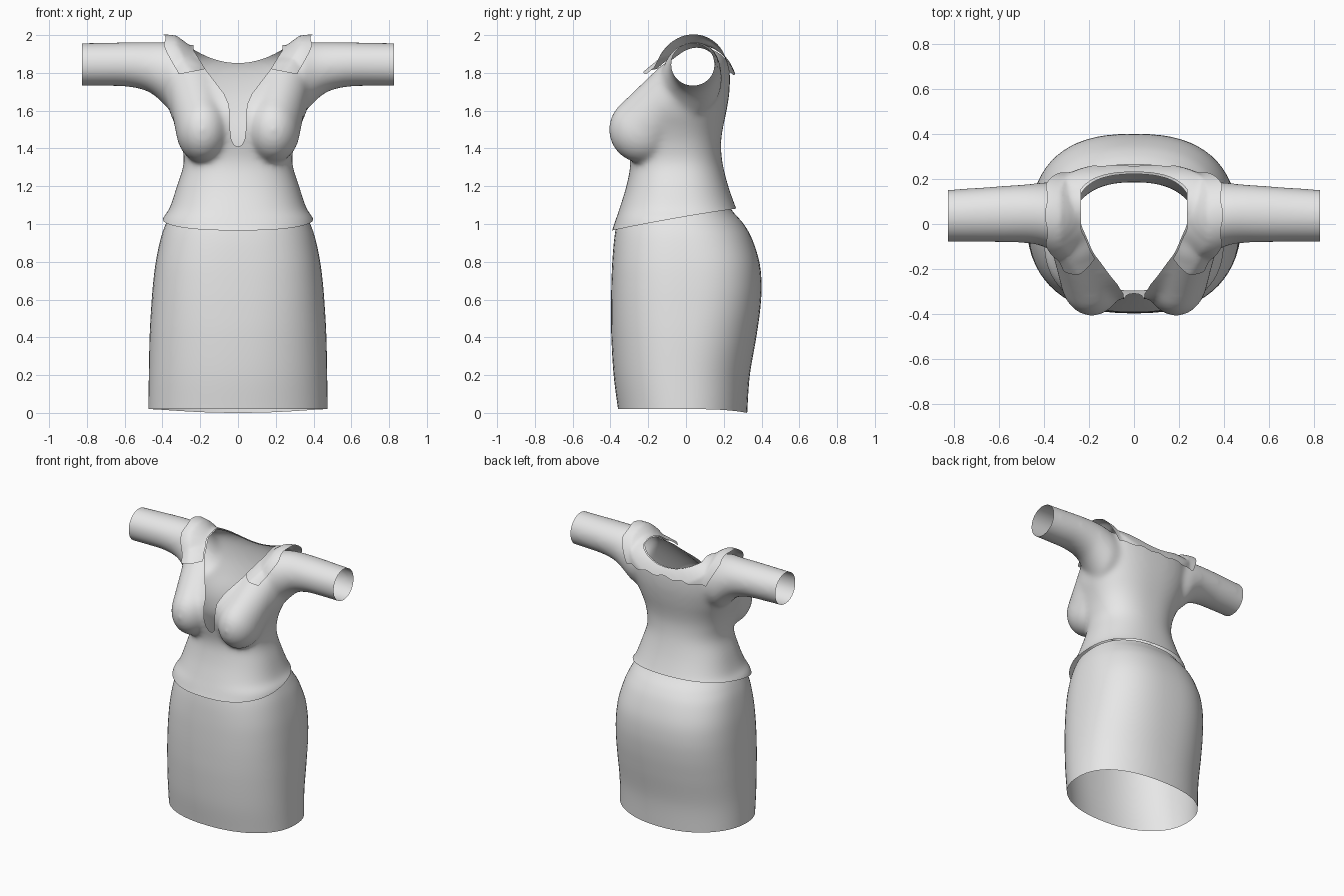
import bpy, bmesh
from math import sin, cos, pi, copysign
from mathutils import Matrix, Vector

cube = bpy.data.objects.get("Cube")
if cube:
    bpy.data.objects.remove(cube, do_unlink=True)

fabric = bpy.data.materials.new("light grey fabric")
fabric.use_nodes = True
fabric.diffuse_color = (0.8, 0.8, 0.8, 1)
for node in fabric.node_tree.nodes:
    if node.type == 'BSDF_PRINCIPLED':
        node.inputs["Base Color"].default_value = (0.8, 0.8, 0.8, 1)


def spline(rows, steps=6):
    """Catmull-Rom refinement of a table of section rows."""
    out = []
    last = len(rows) - 1
    for i in range(last):
        p = [rows[min(max(i + k, 0), last)] for k in (-1, 0, 1, 2)]
        for s in range(steps):
            t = s / steps
            out.append([0.5 * (2 * b + (c - a) * t + (2 * a - 5 * b + 4 * c - d) * t * t
                               + (3 * b - a - 3 * c + d) * t ** 3) for a, b, c, d in zip(*p)])
    out.append(list(rows[last]))
    return out


def oval(power, segments=64):
    """Unit superellipse points."""
    pts = []
    for i in range(segments):
        c, s = cos(2 * pi * i / segments), sin(2 * pi * i / segments)
        pts.append((copysign(abs(c) ** (2 / power), c), copysign(abs(s) ** (2 / power), s)))
    return pts


def loft(bm, rings, capped):
    loops = [[bm.verts.new(p) for p in ring] for ring in rings]
    n = len(loops[0])
    for a, b in zip(loops, loops[1:]):
        for i in range(n):
            j = (i + 1) % n
            bm.faces.new((a[i], a[j], b[j], b[i]))
    if capped:
        bm.faces.new(loops[0])
        bm.faces.new(loops[-1])


def body_rings(rows):
    """Rows are height, half width, front y, back y, squareness."""
    return [[(w * c, (f + b) / 2 + (b - f) / 2 * s, z) for c, s in oval(power)]
            for z, w, f, b, power in spline(rows)]


def trim(bm, keep):
    """Cut the surface along keep = 0 and drop the negative side."""
    value = {v: keep(v.co) for v in bm.verts}
    cuts = []
    for e in list(bm.edges):
        a, b = e.verts
        fa, fb = value[a], value[b]
        if fa * fb < 0:
            v = bmesh.utils.edge_split(e, a, fa / (fa - fb))[1]
            value[v] = 0.0
            cuts.append(v)
    bmesh.ops.connect_verts(bm, verts=cuts)
    gone = [f for f in bm.faces if sum(value[v] for v in f.verts) < 0]
    bmesh.ops.delete(bm, geom=gone, context='FACES')


def add_object(name, bm):
    mesh = bpy.data.meshes.new(name)
    bm.to_mesh(mesh)
    bm.free()
    mesh.materials.clear()
    mesh.materials.append(fabric)
    mesh.shade_smooth()
    obj = bpy.data.objects.new(name, mesh)
    bpy.context.scene.collection.objects.link(obj)
    return obj


# Edge rules shared by the parts
def waist_hem(y):
    return 1.04 + 0.17 * y - 0.05 * y * y


NECK = [(1.0, -0.5), (1.395, -0.03), (1.407, 0), (1.418, 0.02), (1.445, 0.035), (1.5, 0.042),
        (1.63, 0.047), (1.69, 0.074), (1.815, 0.17), (1.92, 0.235), (2.2, 0.25)]


def neck_width(z):
    for (z0, w0), (z1, w1) in zip(NECK, NECK[1:]):
        if z <= z1:
            return w0 + (w1 - w0) * (z - z0) / (z1 - z0)
    return NECK[-1][1]


def neck(p):
    back = 1.852 + 1.3 * p.x * p.x - p.z
    return max(abs(p.x) - neck_width(p.z), min(p.y - 0.05, back))


# Skirt
SKIRT = [(-0.06, 0.475, -0.35, 0.323, 2.2), (0.02, 0.475, -0.36, 0.325, 2.2),
         (0.2, 0.472, -0.383, 0.338, 2.25), (0.4, 0.468, -0.395, 0.372, 2.35),
         (0.55, 0.46, -0.397, 0.393, 2.45), (0.68, 0.45, -0.395, 0.4, 2.5),
         (0.8, 0.435, -0.39, 0.388, 2.5), (0.92, 0.41, -0.38, 0.35, 2.4),
         (1.0, 0.383, -0.365, 0.305, 2.3), (1.07, 0.35, -0.33, 0.245, 2.3),
         (1.13, 0.32, -0.31, 0.21, 2.3)]
bm = bmesh.new()
loft(bm, body_rings(SKIRT), False)
bmesh.ops.recalc_face_normals(bm, faces=bm.faces)
trim(bm, lambda p: min(p.z - 0.02 + 0.02 * (max(p.y, 0) / 0.325) ** 3,
                       waist_hem(p.y) + 0.015 - p.z))
add_object("skirt", bm)

# Blouse volume: torso, bust and flared sleeves fused into one skin
TORSO = [(0.88, 0.43, -0.425, 0.37, 2.5), (0.97, 0.415, -0.39, 0.327, 2.5),
         (1.03, 0.4, -0.37, 0.293, 2.5), (1.08, 0.364, -0.353, 0.267, 2.4),
         (1.2, 0.324, -0.316, 0.224, 2.3), (1.32, 0.288, -0.295, 0.194, 2.3),
         (1.42, 0.298, -0.312, 0.185, 2.4), (1.5, 0.323, -0.33, 0.194, 2.4),
         (1.6, 0.364, -0.325, 0.215, 2.4), (1.7, 0.385, -0.262, 0.23, 2.4),
         (1.8, 0.38, -0.165, 0.232, 2.4), (1.87, 0.345, -0.09, 0.217, 2.5),
         (1.92, 0.28, -0.02, 0.18, 2.5), (1.945, 0.23, 0.03, 0.13, 2.5)]
# Sleeve rows are x, bottom z, top z, front y, back y
SLEEVE = [(0.2, 1.58, 1.91, -0.1, 0.18), (0.33, 1.58, 1.955, -0.13, 0.19),
          (0.37, 1.61, 1.962, -0.115, 0.188), (0.42, 1.66, 1.964, -0.095, 0.183),
          (0.48, 1.702, 1.964, -0.085, 0.177), (0.58, 1.726, 1.963, -0.082, 0.17),
          (0.72, 1.73, 1.96, -0.081, 0.16), (0.9, 1.73, 1.957, -0.081, 0.148)]
BUST_STEPS = 8
bm = bmesh.new()
loft(bm, body_rings(TORSO), True)
for side in (1, -1):
    loft(bm, [[(side * x, (f + b) / 2 + (b - f) / 2 * c, (lo + hi) / 2 + (hi - lo) / 2 * s)
               for c, s in oval(2)] for x, lo, hi, f, b in spline(SLEEVE)], True)
    # Row of ellipsoids sloping from the bust up to the shoulder
    for i in range(BUST_STEPS + 1):
        t = i / BUST_STEPS
        place = Matrix.Translation((side * (0.187 + 0.05 * t), -0.232 + 0.18 * t, 1.5 + 0.235 * t))
        size = Matrix.Diagonal((0.142, 0.177 - 0.045 * t, 0.177 - 0.045 * t, 1))
        bmesh.ops.create_uvsphere(bm, u_segments=48, v_segments=32, radius=1, matrix=place @ size)
bmesh.ops.recalc_face_normals(bm, faces=bm.faces)
blouse = add_object("blouse", bm)
fuse = blouse.modifiers.new("fuse", 'REMESH')
fuse.mode = 'VOXEL'
fuse.voxel_size = 0.012
soften = blouse.modifiers.new("soften", 'SMOOTH')
soften.factor = 0.5
soften.iterations = 32
bpy.context.view_layer.update()
graph = bpy.context.evaluated_depsgraph_get()
skin = bpy.data.meshes.new_from_object(blouse.evaluated_get(graph))
bpy.data.objects.remove(blouse, do_unlink=True)

# Blouse: open the neckline, waist and cuffs
bm = bmesh.new()
bm.from_mesh(skin)
trim(bm, lambda p: min(0.826 - abs(p.x), p.z - waist_hem(p.y), neck(p)))
add_object("blouse", bm)


# Collar: lifted copy of the shoulders with a wavy outer edge
def collar_edge(p):
    reach = 0.39 + 0.006 * sin(40 * p.y) - 0.45 * max(0, 1.95 - p.z)
    if p.y < 0.05:
        low = 1.855 - 0.2 * abs(p.x)
    else:
        low = 1.795 + 0.007 * cos(45 * p.x)
    return min(neck(p), reach - abs(p.x), p.z - low)


bm = bmesh.new()
bm.from_mesh(skin)
bm.normal_update()
lifted = [v.co + v.normal * (0.008 + 0.35 * min(max(neck(v.co), 0), 0.1)) for v in bm.verts]
for v, co in zip(bm.verts, lifted):
    v.co = Vector(co)
trim(bm, collar_edge)
add_object("collar", bm)
bpy.data.meshes.remove(skin)
